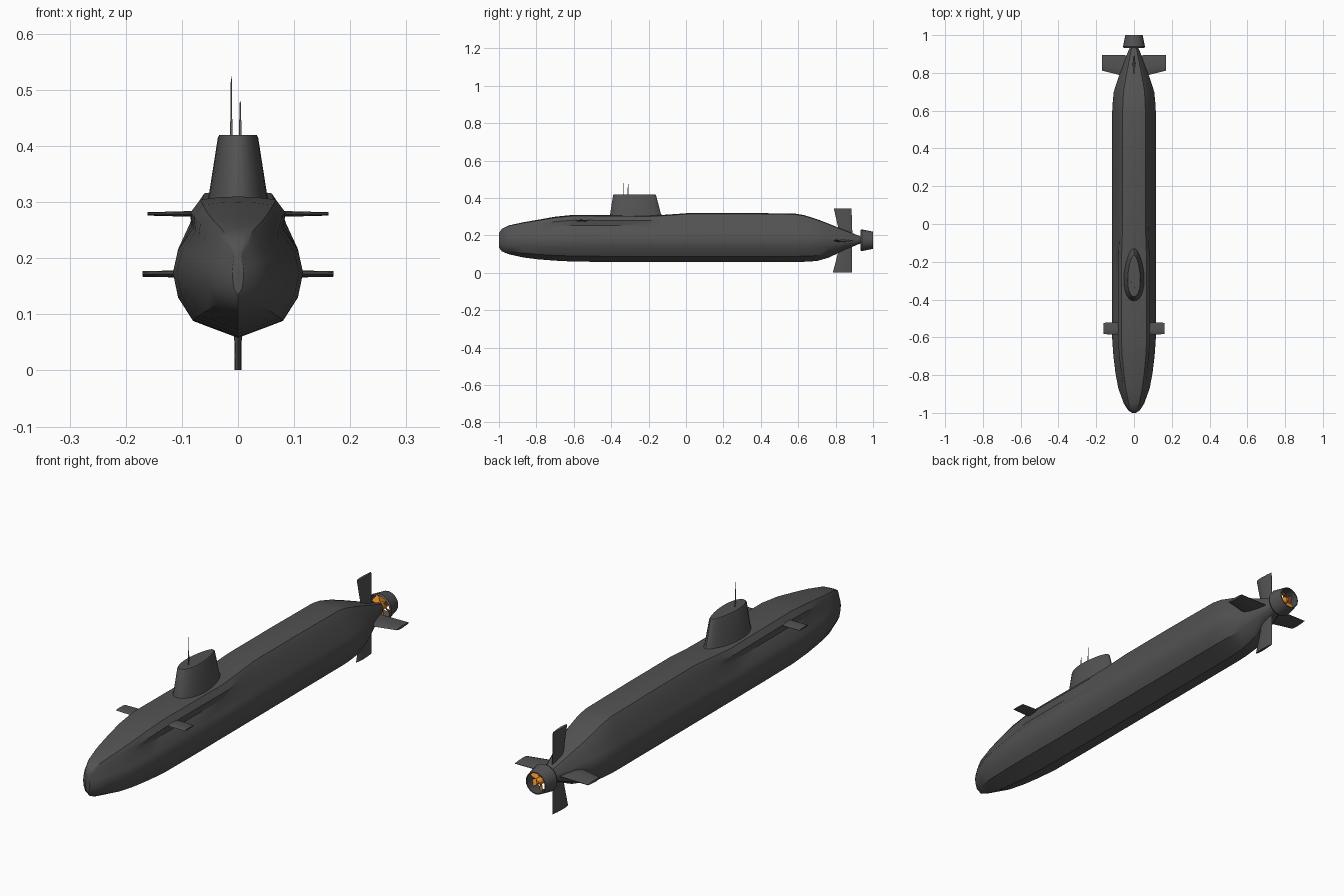
import bpy, bmesh, math
from mathutils import Matrix, Vector

if "Cube" in bpy.data.objects:
    bpy.data.objects.remove(bpy.data.objects["Cube"])

ZM = 0.174  # height of the hull axis


def material(name, rgb):
    m = bpy.data.materials.new(name)
    m.diffuse_color = (*rgb, 1)
    m.use_nodes = True
    m.node_tree.nodes["Principled BSDF"].inputs["Base Color"].default_value = m.diffuse_color
    return m


GREY = material("hull grey", (0.085, 0.085, 0.085))
ORANGE = material("propeller orange", (0.75, 0.24, 0.02))
SILVER = material("mast grey", (0.25, 0.25, 0.25))


def finish(bm, name, mat, angle=35):
    bmesh.ops.recalc_face_normals(bm, faces=bm.faces)
    me = bpy.data.meshes.new(name)
    bm.to_mesh(me)
    bm.free()
    ob = bpy.data.objects.new(name, me)
    bpy.context.collection.objects.link(ob)
    me.materials.append(mat)
    bpy.ops.object.select_all(action='DESELECT')
    ob.select_set(True)
    bpy.context.view_layer.objects.active = ob
    bpy.ops.object.shade_smooth_by_angle(angle=math.radians(angle))
    return ob


def loft(rings, name, mat, caps=True, closed=False, angle=35):
    """Skin a list of equal-length point rings."""
    bm = bmesh.new()
    vs = [[bm.verts.new(p) for p in r] for r in rings]
    pairs = list(zip(vs, vs[1:])) + ([(vs[-1], vs[0])] if closed else [])
    n = len(vs[0])
    for a, b in pairs:
        for i in range(n):
            j = (i + 1) % n
            bm.faces.new((a[i], a[j], b[j], b[i]))
    if caps and not closed:
        bm.faces.new(vs[0])
        bm.faces.new(vs[-1])
    return finish(bm, name, mat, angle)


# Hull: cross-section with a deck casing that bulges forward of the sail
def hull_ring(y, zb, zt, w, casing):
    up, dn = zt - ZM, ZM - zb
    plain = [(0.92, 0.29), (0.74, 0.60), (0.64, 0.82), (0.52, 0.97), (0.26, 1.0)]
    cased = [(0.92, 0.30), (0.69, 0.58), (0.73, 0.79), (0.58, 0.96), (0.29, 0.99)]
    half = [(0.69 * w, ZM - 0.74 * dn), (0.92 * w, ZM - 0.38 * dn), (w, ZM)]
    for (ax, az), (bx, bz) in zip(plain, cased):
        half.append(((ax + (bx - ax) * casing) * w, ZM + (az + (bz - az) * casing) * up))
    pts = [(0, zb)] + half + [(0, zt)] + [(-x, z) for x, z in reversed(half)]
    return [(x, y, z) for x, z in pts]


stations = [  # y, bottom, top, half width, casing amount
    (-1.0, 0.135, 0.212, 0.010, 0), (-0.985, 0.115, 0.235, 0.032, 0),
    (-0.95, 0.100, 0.253, 0.054, 0), (-0.87, 0.082, 0.270, 0.083, 0.1),
    (-0.79, 0.072, 0.284, 0.098, 0.5), (-0.70, 0.065, 0.300, 0.109, 0.9),
    (-0.60, 0.060, 0.310, 0.116, 1), (-0.40, 0.058, 0.309, 0.116, 1),
    (-0.20, 0.058, 0.307, 0.116, 1), (-0.10, 0.058, 0.311, 0.116, 0.4),
    (0.02, 0.058, 0.320, 0.116, 0), (0.30, 0.058, 0.320, 0.116, 0),
    (0.58, 0.058, 0.317, 0.116, 0), (0.63, 0.059, 0.309, 0.114, 0),
    (0.70, 0.063, 0.287, 0.107, 0), (0.76, 0.080, 0.264, 0.088, 0),
    (0.85, 0.122, 0.227, 0.055, 0), (0.92, 0.152, 0.200, 0.029, 0),
    (0.95, 0.162, 0.188, 0.014, 0)]
loft([hull_ring(*s) for s in stations], "hull", GREY)


# Sail: rounded in front, tapering aft
def sail_ring(y0, y1, w, z, n=28):
    pts = []
    for i in range(n):
        a = 2 * math.pi * i / n
        c, s = math.cos(a), math.sin(a)
        x = w * s * (1 - 0.22 * c) / 1.02
        pts.append((x, (y0 + y1) / 2 + (y1 - y0) / 2 * c, z))
    return pts


loft([sail_ring(-0.412, -0.120, 0.056, 0.295), sail_ring(-0.405, -0.135, 0.051, 0.318),
      sail_ring(-0.390, -0.160, 0.036, 0.414), sail_ring(-0.385, -0.166, 0.033, 0.420)],
     "sail", GREY)


# Masts on the sail
for name, x, y, top in (("tall_mast", -0.012, -0.310, 0.524), ("short_mast", 0.004, -0.336, 0.480)):
    rings = [[(x + r * math.cos(k * math.pi / 3), y + r * math.sin(k * math.pi / 3), z)
              for k in range(6)] for r, z in ((0.0022, 0.415), (0.0016, 0.46), (0.0008, top))]
    loft(rings, name, SILVER)


# Control surfaces: lens-shaped section from root to tip
def fin(name, root, tip, place):
    """root and tip are (span, leading y, trailing y, half thickness)."""
    rings = []
    for span, lead, trail, t in (root, tip):
        c = trail - lead
        sec = [(0, 0), (0.12, 0.7), (0.35, 1), (0.75, 0.7), (1, 0.15),
               (1, -0.15), (0.75, -0.7), (0.35, -1), (0.12, -0.7)]
        rings.append([place(span, lead + c * u, t * v) for u, v in sec])
    return loft(rings, name, GREY)


for side, s in (("right", 1), ("left", -1)):
    fin(side + "_bow_plane", (0.05, -0.587, -0.520, 0.006), (0.161, -0.583, -0.523, 0.003),
        lambda a, y, t: (s * a, y, 0.279 + t))
    fin(side + "_stern_plane", (0.02, 0.775, 0.893, 0.008), (0.170, 0.812, 0.895, 0.005),
        lambda a, y, t: (s * a, y, 0.172 + t))
fin("upper_rudder", (0.02, 0.825, 0.890, 0.008), (0.170, 0.790, 0.885, 0.006),
    lambda a, y, t: (t, y, ZM + a))
fin("lower_rudder", (0.02, 0.825, 0.888, 0.008), (0.173, 0.785, 0.888, 0.006),
    lambda a, y, t: (t, y, ZM - a))


# Propulsor duct, open at both ends
def circle(y, r, n=20):
    return [(r * math.cos(2 * math.pi * i / n), y, ZM + r * math.sin(2 * math.pi * i / n))
            for i in range(n)]


loft([circle(0.932, 0.054), circle(0.940, 0.058), circle(1.0, 0.046),
      circle(1.0, 0.042), circle(0.940, 0.052)], "duct", GREY, closed=True)

# Propeller hub and twisted blades
loft([circle(0.945, 0.015), circle(0.975, 0.015), circle(0.988, 0.006)], "propeller_hub", ORANGE)
bm = bmesh.new()
for k in range(6):
    rot = Matrix.Translation((0, 0, ZM)) @ Matrix.Rotation(k * math.pi / 3, 4, 'Y')
    rings = []
    for r, half, pitch in ((0.010, 0.008, 0.9), (0.030, 0.014, 0.65), (0.045, 0.015, 0.5)):
        u = Vector((math.cos(pitch), math.sin(pitch), 0)) * half
        n = Vector((-math.sin(pitch), math.cos(pitch), 0)) * 0.001
        o = Vector((0, 0.962, r))
        rings.append([bm.verts.new(rot @ (o + p)) for p in (u + n, n - u, -u - n, u - n)])
    for a, b in zip(rings, rings[1:]):
        for i in range(4):
            j = (i + 1) % 4
            bm.faces.new((a[i], a[j], b[j], b[i]))
    bm.faces.new(rings[0])
    bm.faces.new(rings[-1])
finish(bm, "propeller_blades", ORANGE)
